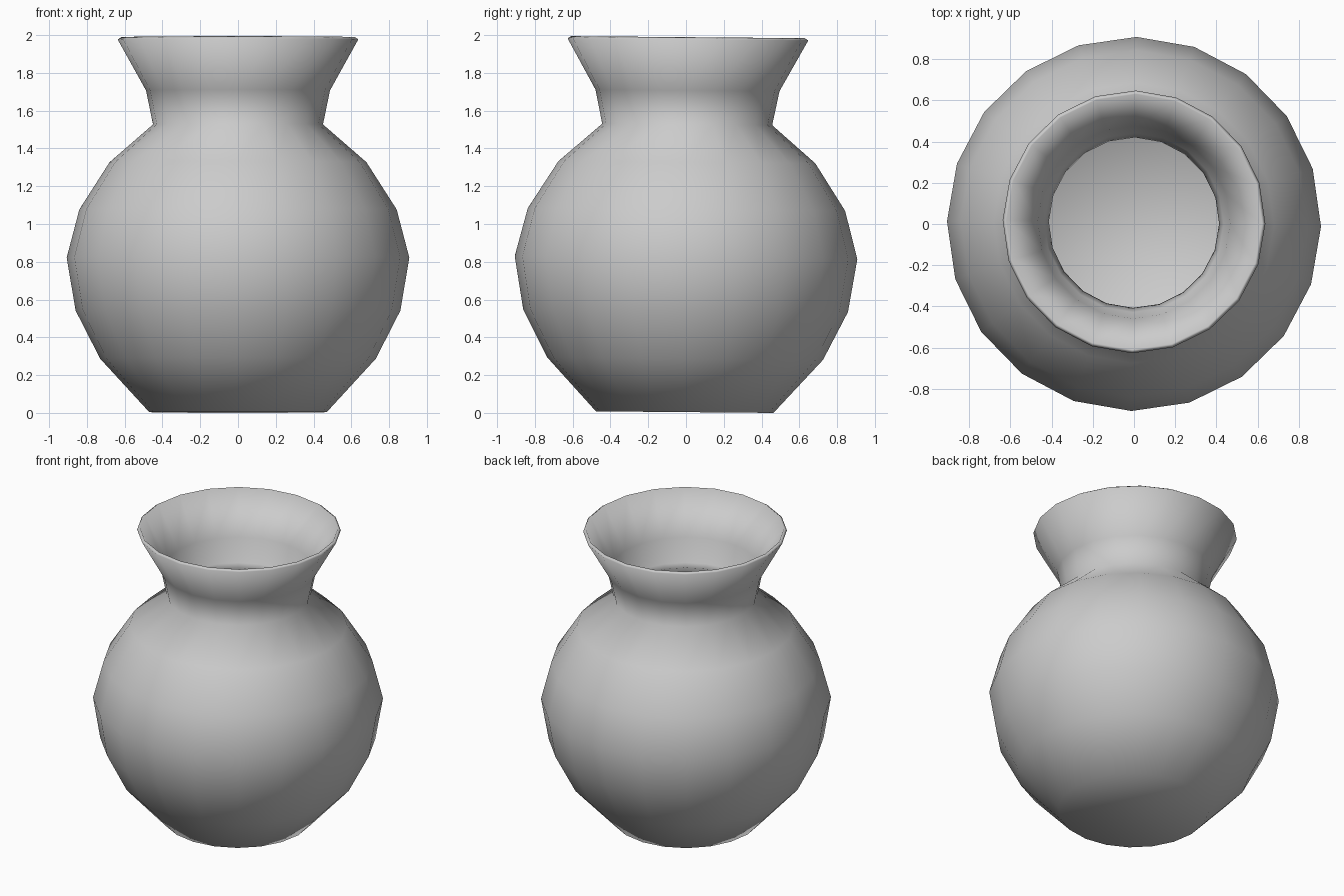
import bpy, bmesh, math
from mathutils import Matrix

if "Cube" in bpy.data.objects:
    bpy.data.objects.remove(bpy.data.objects["Cube"])

SIDES = 20
# outer wall from the base up, over the rim, then the inner wall down to the floor
PROFILE = [
    (0.47, 0.007), (0.73, 0.29), (0.86, 0.545), (0.907, 0.825), (0.84, 1.08),
    (0.68, 1.33), (0.45, 1.53), (0.487, 1.71), (0.637, 1.98),
    (0.619, 1.992), (0.467, 1.716), (0.435, 1.555), (0.413, 1.53),
    (0.667, 1.31), (0.82, 1.072), (0.886, 0.825), (0.84, 0.55),
    (0.714, 0.304), (0.461, 0.027),
]

# vase body: lathe the profile
bm = bmesh.new()
rings = []
for r, z in PROFILE:
    ring = []
    for i in range(SIDES):
        a = 2 * math.pi * i / SIDES - math.radians(0.8)
        ring.append(bm.verts.new((r * math.cos(a), r * math.sin(a), z)))
    rings.append(ring)
for low, high in zip(rings, rings[1:]):
    for i in range(SIDES):
        j = (i + 1) % SIDES
        bm.faces.new((low[i], low[j], high[j], high[i]))

# base underside and inner floor
bm.faces.new(list(reversed(rings[0])))
bm.faces.new(rings[-1])

# slight backward lean
lean = Matrix.Rotation(math.radians(-0.5), 4, 'X')
bmesh.ops.transform(bm, matrix=lean, verts=bm.verts)
bmesh.ops.translate(bm, verts=bm.verts, vec=(0, -0.007, -min(v.co.z for v in bm.verts)))
for f in bm.faces:
    f.smooth = True

mesh = bpy.data.meshes.new("vase")
bm.to_mesh(mesh)
bm.free()
vase = bpy.data.objects.new("vase", mesh)
bpy.context.collection.objects.link(vase)
